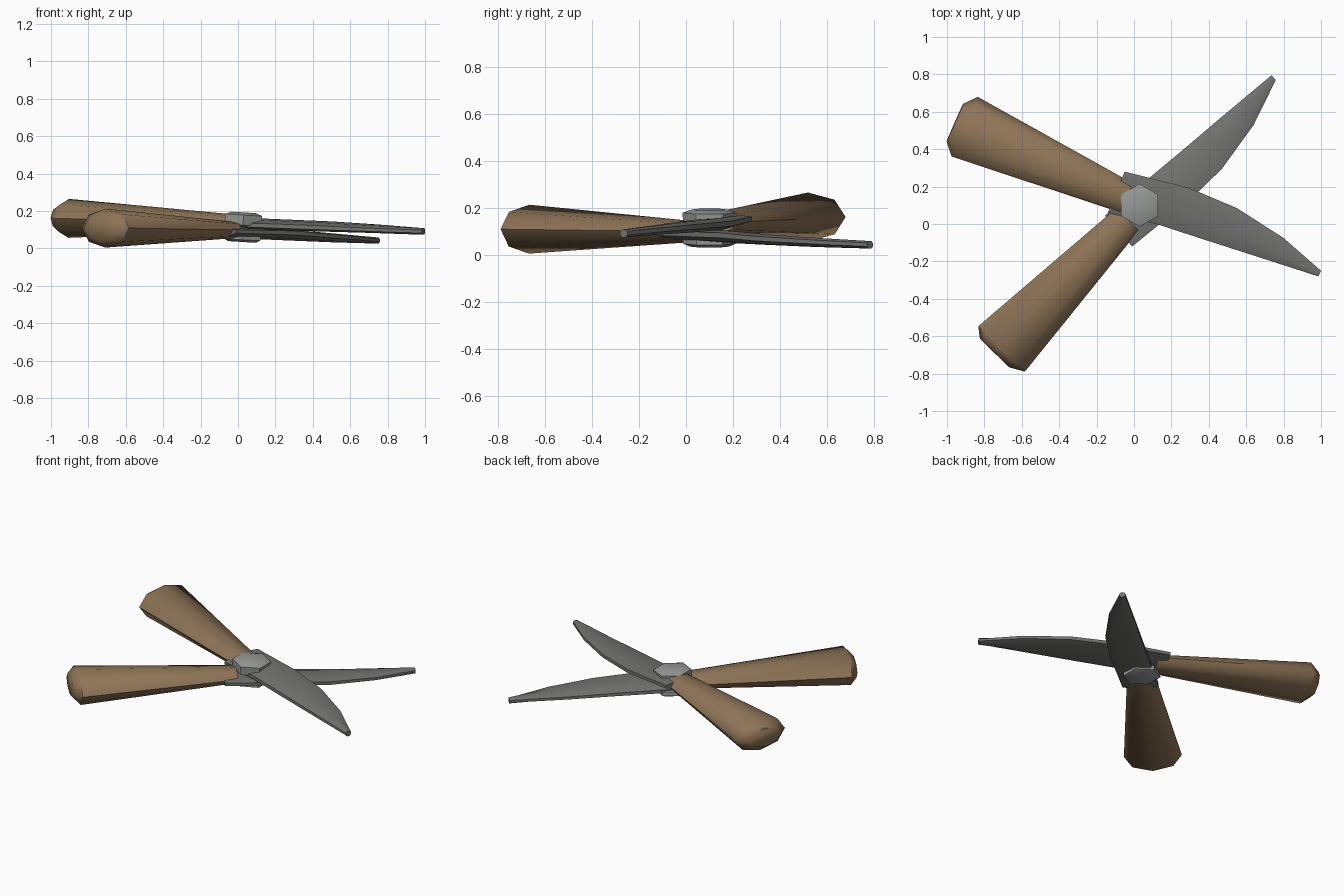
import bpy, bmesh, math
from mathutils import Vector, Matrix

if "Cube" in bpy.data.objects:
    bpy.data.objects.remove(bpy.data.objects["Cube"])


def mat(name, rgb):
    m = bpy.data.materials.new(name)
    m.diffuse_color = (*rgb, 1)
    m.use_nodes = True
    m.node_tree.nodes["Principled BSDF"].inputs["Base Color"].default_value = m.diffuse_color
    return m


WOOD = mat("brown wood", (0.27, 0.175, 0.095))
STEEL = mat("dark steel", (0.17, 0.17, 0.165))
BOLT = mat("light steel", (0.31, 0.32, 0.31))


def loft(name, rings, material, angle):
    """Skin a list of equal-length closed rings and cap both ends."""
    bm = bmesh.new()
    vs = [[bm.verts.new(p) for p in r] for r in rings]
    n = len(rings[0])
    for a, b in zip(vs, vs[1:]):
        for i in range(n):
            j = (i + 1) % n
            bm.faces.new((a[i], a[j], b[j], b[i]))
    bm.faces.new(vs[0])
    bm.faces.new(vs[-1])
    bmesh.ops.recalc_face_normals(bm, faces=bm.faces)
    me = bpy.data.meshes.new(name)
    bm.to_mesh(me)
    bm.free()
    me.materials.append(material)
    ob = bpy.data.objects.new(name, me)
    bpy.context.collection.objects.link(ob)
    bpy.context.view_layer.objects.active = ob
    ob.select_set(True)
    bpy.ops.object.shade_smooth_by_angle(angle=math.radians(angle))
    ob.select_set(False)
    return ob


def handle(name, near, far, tip):
    """Flattened octagonal grip that widens from the pivot, with a chamfered end."""
    near, far, tip = Vector(near), Vector(far), Vector(tip)
    side = (far - near).cross(Vector((0, 0, 1))).normalized()
    up = side.cross(far - near).normalized()
    rings = []
    for c, w, h in ((near, 0.085, 0.045), (far, 0.174, 0.104), (tip, 0.11, 0.062)):
        rings.append([c + side * w * math.cos(k * math.pi / 4) + up * h * math.sin(k * math.pi / 4)
                      for k in range(8)])
    loft(name, rings, WOOD, 50)


def blade(name, stations):
    """Stations: (straight edge point, curved edge point, half thickness)."""
    rings = []
    for a, b, t in stations:
        a, b = Vector(a), Vector(b)
        prof = ((0, 0.45), (0.25, 1), (0.75, 1), (1, 0.45))
        top = [a.lerp(b, u) + Vector((0, 0, t * s)) for u, s in prof]
        bottom = [a.lerp(b, u) - Vector((0, 0, t * s)) for u, s in reversed(prof)]
        rings.append(top + bottom)
    loft(name, rings, STEEL, 50)


# wooden handles
handle("upper_handle", (-0.04, 0.14, 0.138), (-0.905, 0.52, 0.16), (-0.958, 0.542, 0.162))
handle("lower_handle", (-0.035, 0.025, 0.098), (-0.708, -0.668, 0.108), (-0.745, -0.69, 0.108))

# upper blade, pointing right and to the front
blade("upper_blade", [
    ((-0.14, 0.06, 0.128), (-0.05, 0.28, 0.152), 0.022),
    ((0.12, 0.0, 0.122), (0.29, 0.195, 0.132), 0.025),
    ((0.38, -0.085, 0.112), (0.55, 0.085, 0.122), 0.024),
    ((0.66, -0.175, 0.101), (0.80, -0.075, 0.108), 0.02),
    ((0.985, -0.28, 0.089), (1.0, -0.25, 0.091), 0.017)])

# lower blade, pointing right and to the back
blade("lower_blade", [
    ((-0.155, 0.045, 0.078), (-0.01, -0.12, 0.09), 0.02),
    ((0.08, 0.245, 0.068), (0.31, 0.14, 0.082), 0.024),
    ((0.26, 0.395, 0.06), (0.47, 0.295, 0.068), 0.022),
    ((0.46, 0.565, 0.05), (0.64, 0.53, 0.054), 0.019),
    ((0.735, 0.795, 0.041), (0.758, 0.77, 0.042), 0.016)])

# hexagonal pivot bolt with a head above and a nut below, slightly tilted
tilt = Matrix.Translation((0.026, 0.1, 0.112)) @ Matrix.Rotation(math.radians(3.5), 4, 'Y')
hexes = [(-0.078, 0.085), (-0.066, 0.112), (-0.04, 0.112), (-0.035, 0.06), (0.0, 0.06),
         (0.012, 0.112), (0.066, 0.115), (0.08, 0.075)]
loft("pivot_bolt", [[tilt @ Vector((r * math.cos(math.radians(30 + 60 * k)),
                                    r * math.sin(math.radians(30 + 60 * k)), z))
                     for k in range(6)] for z, r in hexes], BOLT, 55)
